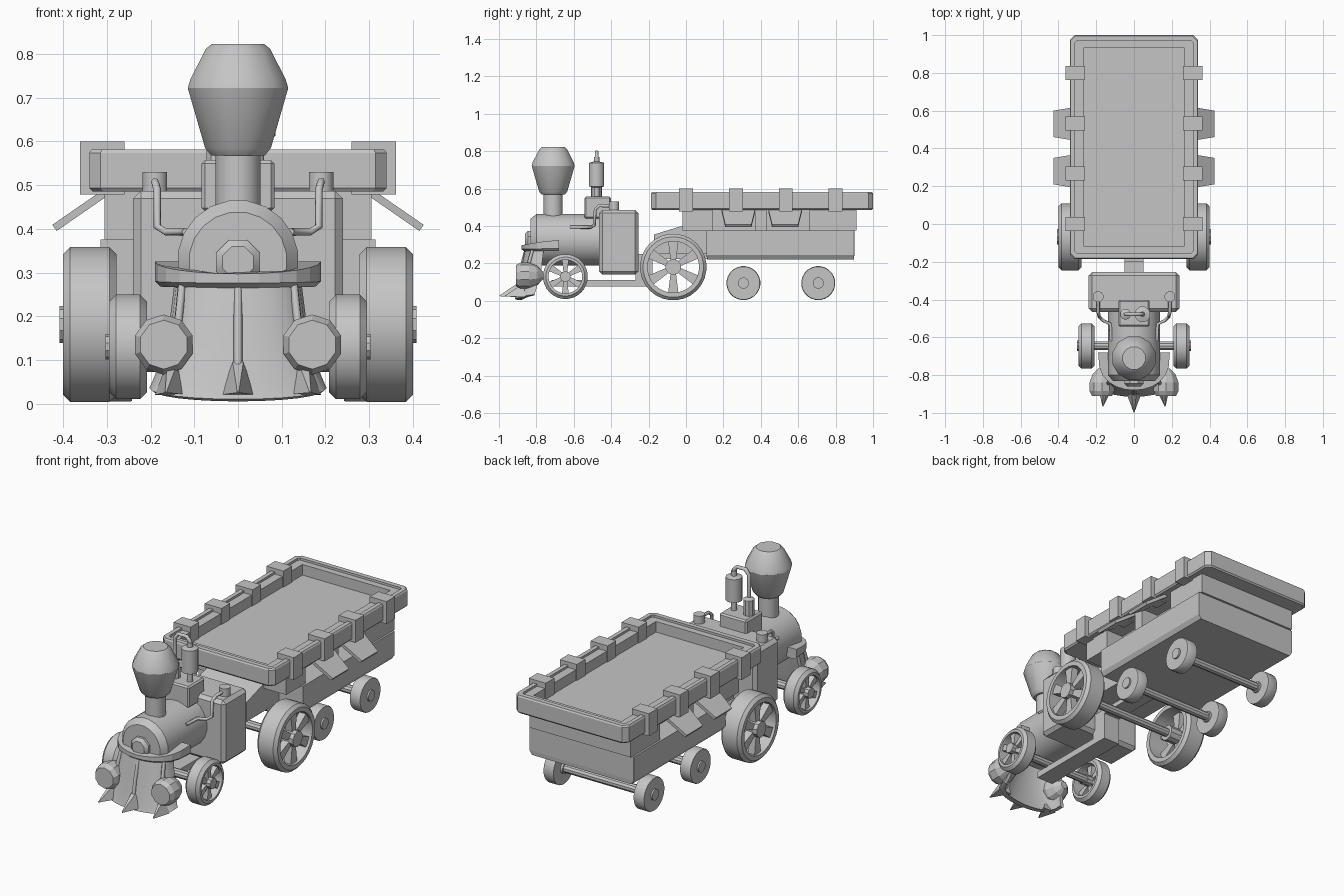
import bpy, bmesh, math
from mathutils import Vector

if "Cube" in bpy.data.objects:
    bpy.data.objects.remove(bpy.data.objects["Cube"])

mat = bpy.data.materials.new("plain_grey")
mat.diffuse_color = (0.56, 0.56, 0.56, 1)
mat.use_nodes = True
mat.node_tree.nodes["Principled BSDF"].inputs["Base Color"].default_value = mat.diffuse_color


def finish(name, bm, smooth=False):
    bmesh.ops.recalc_face_normals(bm, faces=bm.faces)
    me = bpy.data.meshes.new(name)
    bm.to_mesh(me)
    bm.free()
    me.materials.append(mat)
    ob = bpy.data.objects.new(name, me)
    bpy.context.collection.objects.link(ob)
    if smooth:
        bpy.ops.object.select_all(action='DESELECT')
        ob.select_set(True)
        bpy.context.view_layer.objects.active = ob
        bpy.ops.object.shade_smooth_by_angle(angle=math.radians(32))
    return ob


def loft(name, rings, smooth=False, closed=False):
    """Skin a list of equal point rings; cap the ends, or join last to first."""
    bm = bmesh.new()
    vs = [[bm.verts.new(p) for p in r] for r in rings]
    n = len(vs[0])
    pairs = list(zip(vs, vs[1:])) + ([(vs[-1], vs[0])] if closed else [])
    for a, b in pairs:
        for i in range(n):
            j = (i + 1) % n
            bm.faces.new((a[i], a[j], b[j], b[i]))
    if not closed:
        bm.faces.new(vs[0])
        bm.faces.new(vs[-1])
    return finish(name, bm, smooth)


def lathe(name, c, profile, axis='Z', n=16, closed=False, smooth=True):
    """Turn (radius, height) pairs around an axis through c."""
    rings = []
    for r, h in profile:
        ring = []
        for i in range(n):
            t = 2 * math.pi * (i + 0.5) / n
            u, v = r * math.cos(t), r * math.sin(t)
            p = {'X': (h, u, v), 'Y': (u, h, v), 'Z': (u, v, h)}[axis]
            ring.append(Vector(c) + Vector(p))
        rings.append(ring)
    return loft(name, rings, smooth, closed)


def box(name, x, y, z, bevel=0):
    bm = bmesh.new()
    bmesh.ops.create_cube(bm, size=1)
    for v in bm.verts:
        v.co = [lo + (hi - lo) * (k + 0.5) for k, (lo, hi) in zip(v.co, (x, y, z))]
    if bevel:
        bmesh.ops.bevel(bm, geom=bm.edges[:], offset=bevel, segments=1, affect='EDGES')
    return finish(name, bm)


def prism(name, pts, x0, x1):
    """Side profile of (y, z) points stretched along x."""
    return loft(name, [[(x, y, z) for y, z in pts] for x in (x0, x1)])


def tube(name, pts, r):
    cu = bpy.data.curves.new(name, 'CURVE')
    cu.dimensions, cu.bevel_depth, cu.bevel_resolution = '3D', r, 1
    cu.use_fill_caps = True
    sp = cu.splines.new('POLY')
    sp.points.add(len(pts) - 1)
    for p, q in zip(sp.points, pts):
        p.co = (*q, 1)
    cu.materials.append(mat)
    bpy.context.collection.objects.link(bpy.data.objects.new(name, cu))


def spoked_wheel(name, s, x0, x1, y, z, r, rin):
    """Deep bevelled rim, hub and flared spokes."""
    b = 0.016
    prof = [(r - b, x0), (r, x0 + b), (r, x1 - b), (r - b, x1), (rin, x1), (rin, x0)]
    lathe(name + "_rim", (0, y, z), [(a, s * h) for a, h in prof], 'X', 28, True)
    lathe(name + "_hub", (0, y, z), [(r * .24, s * x0), (r * .24, s * (x1 + .008))], 'X', 10)
    xm = x1 - 0.035
    for k in range(6):
        t = k * math.pi / 3 + math.pi / 6
        d, e = Vector((0, math.cos(t), math.sin(t))), Vector((0, -math.sin(t), math.cos(t)))
        c = Vector((0, y, z))
        rings = []
        for rad, w in ((r * .18, r * .08), (rin + .008, r * .16)):
            rings.append([c + d * rad + e * (w * a) + Vector((s * (xm + q), 0, 0))
                          for a, q in ((-1, -.02), (1, -.02), (1, .02), (-1, .02))])
        loft(name + "_spoke", rings)


def rect(hx, hy, z, ch=0.0005, cy=0.407):
    """Corner-cut rectangle ring."""
    q = [(hx - ch, hy), (hx, hy - ch), (hx, ch - hy), (hx - ch, -hy),
         (ch - hx, -hy), (-hx, ch - hy), (-hx, hy - ch), (ch - hx, hy)]
    return [(x, y + cy, z) for x, y in q]


# Wagon tray with lip, ledge and sunken floor
loft("wagon_tray", [rect(.332, .587, .485, .025), rect(.34, .593, .493, .025),
                    rect(.34, .593, .574, .025), rect(.335, .588, .582, .025),
                    rect(.312, .562, .582, .01), rect(.312, .562, .57, .01),
                    rect(.265, .527, .57), rect(.265, .527, .512)])

# Wagon body: lower box, end blocks, window opening with a middle pillar
loft("wagon_lower_box", [rect(.30, .393, .222, cy=.505), rect(.315, .395, .245, cy=.505),
                         rect(.315, .395, .375, cy=.505)])
box("wagon_front_block", (-.305, .305), (-.02, .145), (.375, .487))
box("wagon_rear_block", (-.305, .305), (.66, .912), (.375, .487))
box("window_pillar", (-.305, .305), (.37, .43), (.375, .487))
box("wagon_inner_core", (-.2, .2), (.14, .665), (.372, .487))
prism("front_slope", [(-.17, .25), (-.17, .355), (-.03, .398), (.12, .398), (.12, .25)], -.17, .17)

for s in (-1, 1):
    # Straps over the tray edge
    for y in (0.0, .267, .533, .8):
        box("tray_strap", sorted((s * .26, s * .362)), (y - .037, y + .037), (.478, .6))
    # Open window flaps
    for y in (.28, .53):
        rings = [[(s * x, y - w, z), (s * x, y + w, z), (s * (x + .01), y + w, z + .014),
                  (s * (x + .01), y - w, z + .014)]
                 for x, z, w in ((.295, .478, .09), (.415, .395, .07))]
        loft("window_flap", rings)
    # Wagon wheels
    for y in (.307, .707):
        lathe("wagon_wheel", (0, y, .095), [(.09, s * .242), (.091, s * .25), (.091, s * .298),
                                            (.088, s * .303)], 'X', 24)
        lathe("wagon_hub", (0, y, .095), [(.03, s * .23), (.03, s * .312)], 'X', 12)
    spoked_wheel("big_wheel", s, .278, .40, -.068, .181, .178, .138)
    spoked_wheel("front_wheel", s, .208, .295, -.645, .13, .12, .09)
    # Cab valves and bent pipes
    lathe("cab_valve", (s * .19, -.385, 0), [(.029, .475), (.029, .53)], 'Z', 12)
    tube("side_pipe", [(s * .19, -.385, .508), (s * .19, -.465, .508), (s * .185, -.485, .49),
                       (s * .185, -.49, .405), (s * .165, -.51, .393), (s * .125, -.53, .393),
                       (s * .12, -.62, .393)], .009)
    # Bullet lamps on the guard
    lathe("lamp", (s * .17, -.84, .135), [(.056, -.07), (.069, -.045), (.069, 0), (.052, .045), (.02, .075)],
          'Y', 10, smooth=False)

for y, z, w in ((.307, .095, .3), (.707, .095, .3), (-.068, .181, .3), (-.645, .13, .25)):
    lathe("axle", (0, y, z), [(.023, -w), (.023, w)], 'X', 10)

# Chassis beam, coupling and cab
box("chassis_beam", (-.05, .05), (-.72, -.18), (.077, .112))
box("coupling", (-.05, .05), (-.27, -.18), (.08, .25))
box("coupling_link", (-.05, .05), (-.2, .12), (.225, .262))
box("cab", (-.24, .24), (-.465, -.255), (.14, .487), .018)

# Boiler with front door knob
lathe("boiler", (0, 0, .327), [(.112, -.832), (.139, -.80), (.139, -.45)], 'Y', 20)
lathe("boiler_knob", (0, 0, .324), [(.038, -.86), (.055, -.845), (.055, -.82)], 'Y', 8)

# Chimney
lathe("chimney_pipe", (0, -.71, 0), [(.052, .42), (.052, .58)], 'Z', 16)
lathe("chimney_cup", (0, -.71, 0), [(.064, .568), (.078, .585), (.119, .722), (.113, .742),
                                  (.076, .812), (.062, .823)], 'Z', 12)

# Steam box with two canisters and an arched pipe
box("steam_box", (-.083, .083), (-.543, -.402), (.44, .557), .008)
lathe("large_canister", (.045, -.478, 0), [(.015, .55), (.015, .605), (.042, .612), (.042, .738),
                                         (.015, .745), (.015, .77)], 'Z', 12)
lathe("small_canister", (-.045, -.478, 0), [(.029, .55), (.029, .64), (.012, .65)], 'Z', 10)
tube("arched_pipe", [(.045, -.478, .74), (.045, -.478, .775), (.025, -.478, .795),
                     (-.025, -.478, .795), (-.045, -.478, .77), (-.045, -.478, .64)], .011)


def arc(w, yb, yf, z, dip=0, t=.02):
    """Thick U-shaped ring, bulging forward from yb to yf."""
    out, n = [], 12
    for k, m in ((0, 1), (t, -1)):
        row = []
        for i in range(n + 1):
            a = math.pi * i / n
            row.append(((w - k) * math.cos(a), yb + (yf + k - yb) * math.sin(a) ** .7 if 0 < i < n else yb,
                        z - dip * math.sin(a)))
        out += row[::m]
    return out


# Front guard, collar, ridges and pointed teeth
loft("front_guard", [arc(.145, -.76, -.86, .28), arc(.16, -.775, -.885, .16),
                     arc(.19, -.80, -.905, .065, .02), arc(.203, -.81, -.915, .035, .025),
                     arc(.195, -.81, -.90, .03, .025)], True)
loft("guard_collar", [arc(.178, -.68, -.865, .268, .003, .045), arc(.19, -.68, -.88, .28, .004, .06),
                      arc(.19, -.68, -.88, .325, .028, .06)])
for x, yb, yt, xt in ((0, -.895, -.998, 0), (-.15, -.86, -.967, -.165), (.15, -.86, -.967, .165)):
    base = [(x - .04, yb, .02), (x + .04, yb, .02), (x + .012, yb - .005, .095), (x - .012, yb - .005, .095)]
    tip = [(xt + a, yt, .025 + b) for a, b in ((-.002, 0), (.002, 0), (.002, .003), (-.002, .003))]
    loft("guard_tooth", [base, tip])
    tube("guard_ridge", [(x * .85, yb + .04, .275), (x * .93, yb + .008, .16), (x, yb - .005, .07)], .01)
